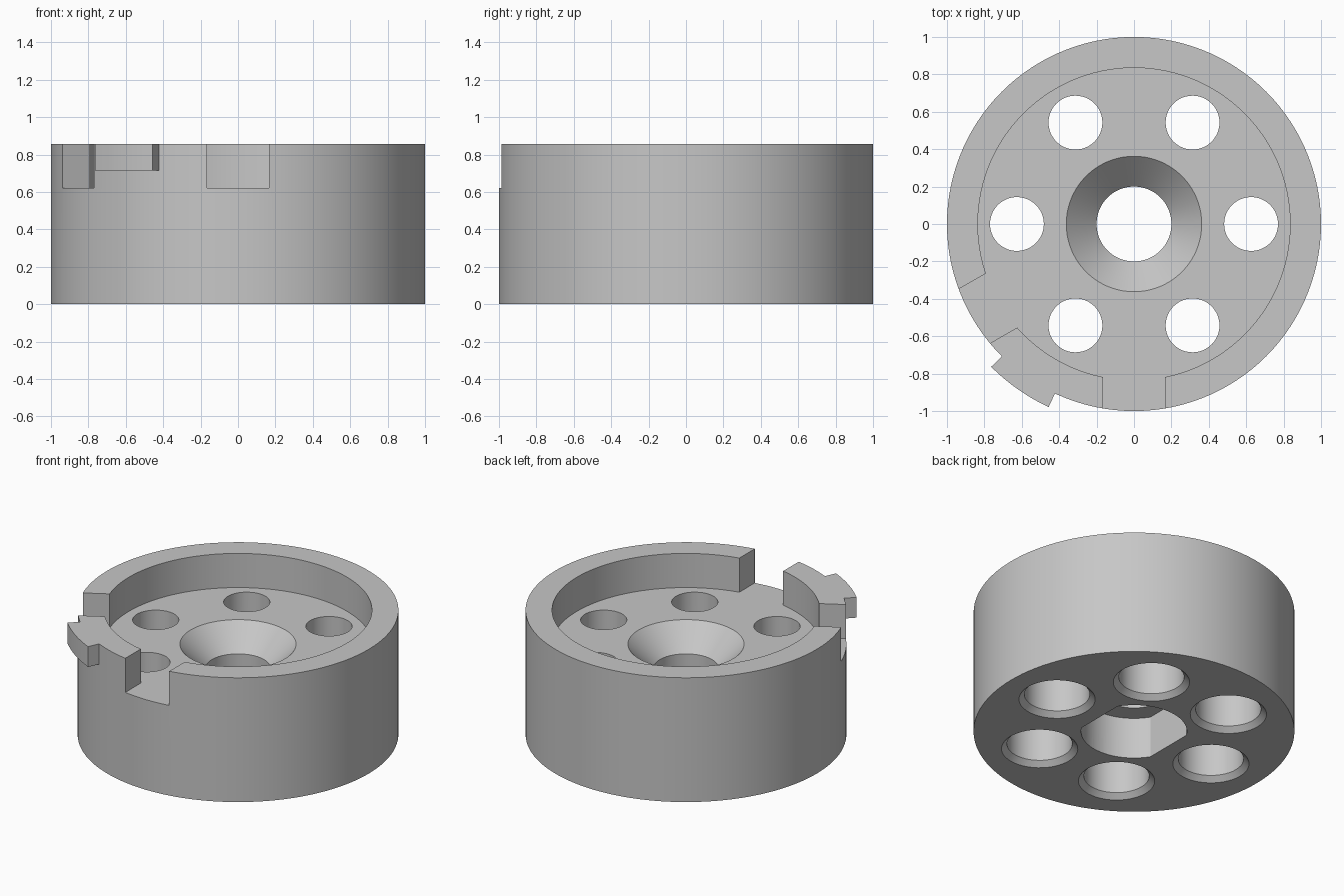
import bpy, bmesh
from math import radians, cos, sin, acos, pi
from mathutils import Matrix, Vector

if "Cube" in bpy.data.objects:
    bpy.data.objects.remove(bpy.data.objects["Cube"])

HEIGHT, FLOOR, LEDGE = 0.855, 0.62, 0.285

grey = bpy.data.materials.new("plain grey")
grey.use_nodes = True
grey.diffuse_color = (0.57, 0.57, 0.57, 1)
grey.node_tree.nodes["Principled BSDF"].inputs["Base Color"].default_value = grey.diffuse_color


def finish(name, bm):
    """Turn a bmesh into a named object."""
    bmesh.ops.remove_doubles(bm, verts=bm.verts, dist=1e-5)
    bmesh.ops.recalc_face_normals(bm, faces=bm.faces)
    mesh = bpy.data.meshes.new(name)
    bm.to_mesh(mesh)
    bm.free()
    mesh.materials.append(grey)
    obj = bpy.data.objects.new(name, mesh)
    bpy.context.collection.objects.link(obj)
    return obj


def lathe(name, profile, closed, steps, place=(0, 0, 0)):
    """Revolve (radius, z) points around the z axis."""
    bm = bmesh.new()
    verts = [bm.verts.new((r, 0, z)) for r, z in profile]
    edges = [bm.edges.new(pair) for pair in zip(verts, verts[1:])]
    if closed:
        edges.append(bm.edges.new((verts[-1], verts[0])))
    bmesh.ops.spin(bm, geom=verts + edges, axis=(0, 0, 1), cent=(0, 0, 0),
                   angle=2 * pi, steps=steps)
    bmesh.ops.translate(bm, verts=bm.verts, vec=place)
    return finish(name, bm)


def prism(name, outline, low, high):
    """Extrude a flat outline between two heights."""
    bm = bmesh.new()
    face = bm.faces.new([bm.verts.new((x, y, low)) for x, y in outline])
    new = bmesh.ops.extrude_face_region(bm, geom=[face])["geom"]
    bmesh.ops.translate(bm, vec=(0, 0, high - low),
                        verts=[v for v in new if isinstance(v, bmesh.types.BMVert)])
    return finish(name, bm)


def arc(radius, start, end, count):
    angles = [radians(start + (end - start) * i / count) for i in range(count + 1)]
    return [(radius * cos(a), radius * sin(a)) for a in angles]


def combine(target, tool, operation):
    mod = target.modifiers.new(tool.name, "BOOLEAN")
    mod.object, mod.operation, mod.solver = tool, operation, "EXACT"
    tool.hide_render = True
    tools.append(tool)


tools = []

# Cup with a raised rim and a countersunk centre
body = lathe("ring_body", [(1, 0), (1, HEIGHT), (0.835, HEIGHT), (0.835, FLOOR),
                           (0.362, FLOOR), (0.2, 0.46), (0.2, 0)], True, 120)

# Pointer tab on the outside of the rim
tab = prism("rim_tab", arc(1.08, 225, 245, 8) + arc(0.94, 245, 225, 8), 0.715, HEIGHT)
combine(body, tab, "UNION")

# Two slots through the rim
for angle in (210, 270):
    turn = Matrix.Rotation(radians(angle), 2)
    corners = [(0.7, -0.167), (1.06, -0.167), (1.06, 0.167), (0.7, 0.167)]
    slot = prism("slot_cutter", [turn @ Vector(c) for c in corners], FLOOR, 1)
    combine(body, slot, "DIFFERENCE")

# Bore with two flats in the underside
half = acos(0.28 / 0.33) * 180 / pi
bore = prism("bore_cutter", arc(0.33, half, 180 - half, 28)
             + arc(0.33, 180 + half, 360 - half, 28), -0.1, LEDGE)
combine(body, bore, "DIFFERENCE")

# Six stepped holes, chamfered underneath
for i in range(6):
    a = radians(60 * i)
    hole = lathe("hole_cutter", [(0, -0.05), (0.238, -0.05), (0.238, 0), (0.204, 0.034),
                                 (0.204, 0.31), (0.144, 0.31), (0.144, 0.7), (0, 0.7)],
                 False, 48, (0.626 * cos(a), 0.626 * sin(a), 0))
    combine(body, hole, "DIFFERENCE")

# Bake the cuts and discard the tools
graph = bpy.context.evaluated_depsgraph_get()
result = bpy.data.meshes.new_from_object(body.evaluated_get(graph))
body.modifiers.clear()
body.data = result
for tool in tools:
    bpy.data.objects.remove(tool)

bpy.ops.object.select_all(action="DESELECT")
body.select_set(True)
bpy.context.view_layer.objects.active = body
bpy.ops.object.shade_smooth_by_angle(angle=radians(25))
